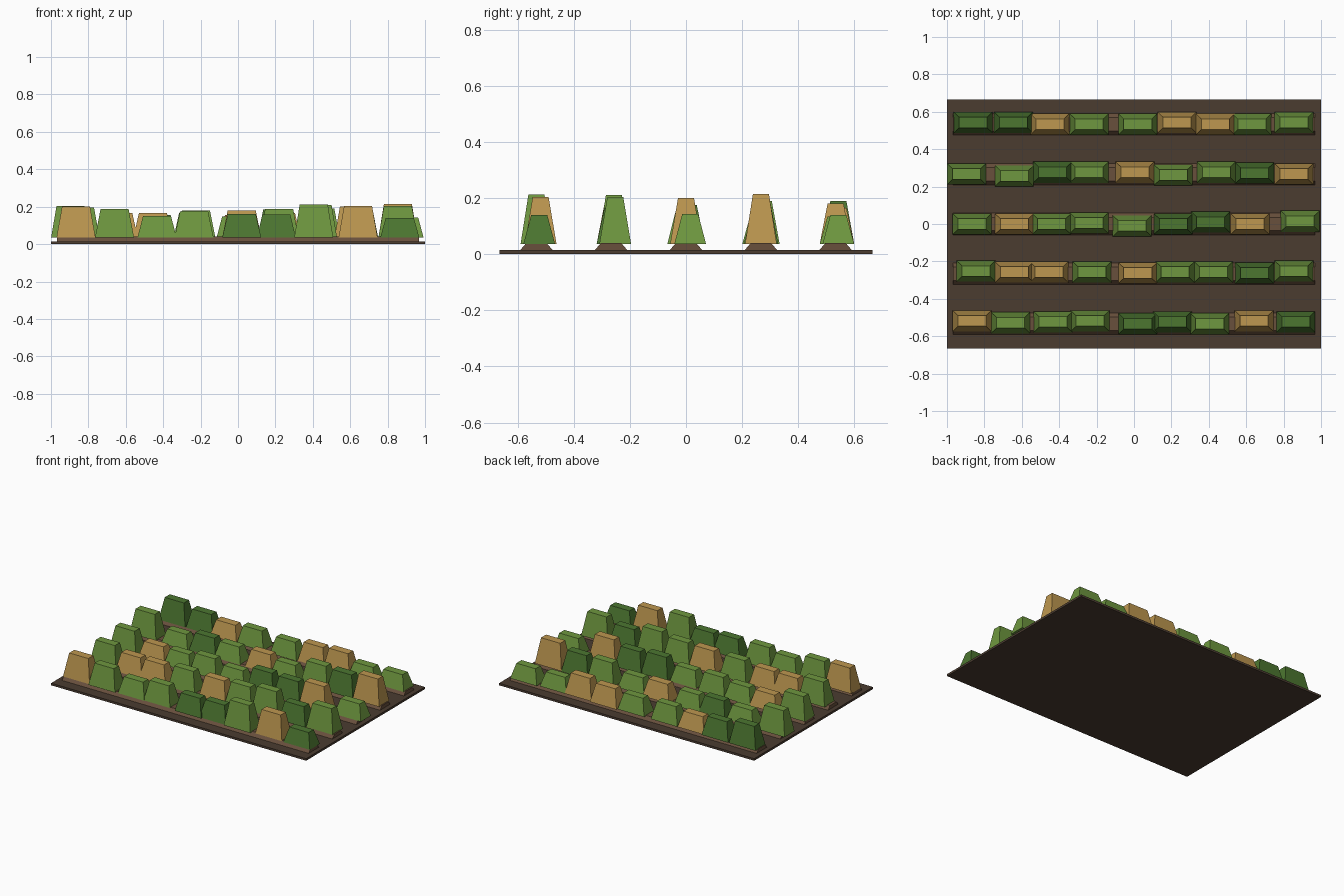
import bpy, bmesh

if "Cube" in bpy.data.objects:
    bpy.data.objects.remove(bpy.data.objects["Cube"])


def material(name, rgb):
    m = bpy.data.materials.new(name)
    m.diffuse_color = (*rgb, 1)
    m.use_nodes = True
    m.node_tree.nodes["Principled BSDF"].inputs["Base Color"].default_value = m.diffuse_color
    return m


SOIL = material("soil", (0.07, 0.045, 0.03))
RIDGE = material("ridge_soil", (0.14, 0.08, 0.046))
CROP = {
    "G": material("light_leaf", (0.156, 0.31, 0.05)),
    "D": material("dark_leaf", (0.072, 0.18, 0.03)),
    "O": material("ripe_leaf", (0.51, 0.31, 0.08)),
}


def frustum(name, x, y, z0, z1, bottom, top, mat):
    """Box from z0 to z1 with different bottom and top sizes."""
    bm = bmesh.new()
    bmesh.ops.create_cube(bm, size=1)
    for v in bm.verts:
        sx, sy = top if v.co.z > 0 else bottom
        v.co = (x + v.co.x * sx, y + v.co.y * sy, z1 if v.co.z > 0 else z0)
    mesh = bpy.data.meshes.new(name)
    bm.to_mesh(mesh)
    bm.free()
    mesh.materials.append(mat)
    ob = bpy.data.objects.new(name, mesh)
    bpy.context.collection.objects.link(ob)
    return ob


# Soil slab
frustum("soil_slab", 0, 0, 0, 0.015, (2, 1.33), (2, 1.33), SOIL)

# Crop rows from back to front: row y, then (colour, x, y offset in hundredths, top z)
ROWS = [
    (0.533, [("D", -.86, 1, .19), ("D", -.645, 1, .165), ("O", -.45, 0, .145),
             ("G", -.24, 0, .16), ("G", .02, 0, .15), ("O", .23, 1, .165),
             ("O", .435, 0, .18), ("G", .63, 0, .135), ("G", .855, 1, .14)]),
    (0.267, [("G", -.895, 0, .205), ("G", -.64, -1, .135), ("D", -.435, 1, .155),
             ("G", -.24, 1, .145), ("O", .005, 1, .155), ("G", .21, -.5, .14),
             ("G", .44, 1, .19), ("D", .645, .5, .185), ("O", .855, 0, .215)]),
    (0.0, [("G", -.866, 0, .195), ("O", -.64, 0, .145), ("G", -.44, 0, .145),
           ("G", -.24, .5, .165), ("G", -.01, -1, .147), ("D", .21, 0, .185),
           ("D", .41, 1, .175), ("O", .62, 0, .20), ("G", .888, 1.5, .143)]),
    (-0.267, [("G", -.845, 1.5, .196), ("O", -.64, 1, .165), ("O", -.455, 1, .165),
              ("G", -.225, 1, .18), ("O", .02, .5, .18), ("G", .22, 1, .187),
              ("G", .425, 1, .21), ("D", .645, .5, .165), ("G", .855, 1.5, .203)]),
    (-0.533, [("O", -.866, 1.5, .20), ("G", -.66, .5, .187), ("G", -.433, 1, .15),
              ("G", -.235, 1.5, .175), ("D", .02, 0, .16), ("D", .205, 1, .157),
              ("G", .405, 0, .213), ("O", .642, 1.5, .203), ("D", .865, 1, .14)]),
]

for r, (row_y, clumps) in enumerate(ROWS, 1):
    # Raised ridge of earth
    frustum(f"ridge_{r}", 0, row_y, 0.015, 0.04, (1.935, 0.115), (1.935, 0.072), RIDGE)
    # Tapered plants along the ridge
    for i, (kind, x, dy, top) in enumerate(clumps, 1):
        frustum(f"plant_{r}_{i}", x, row_y + dy / 100, 0.036, top,
                (0.208, 0.113), (0.15, 0.057), CROP[kind])
